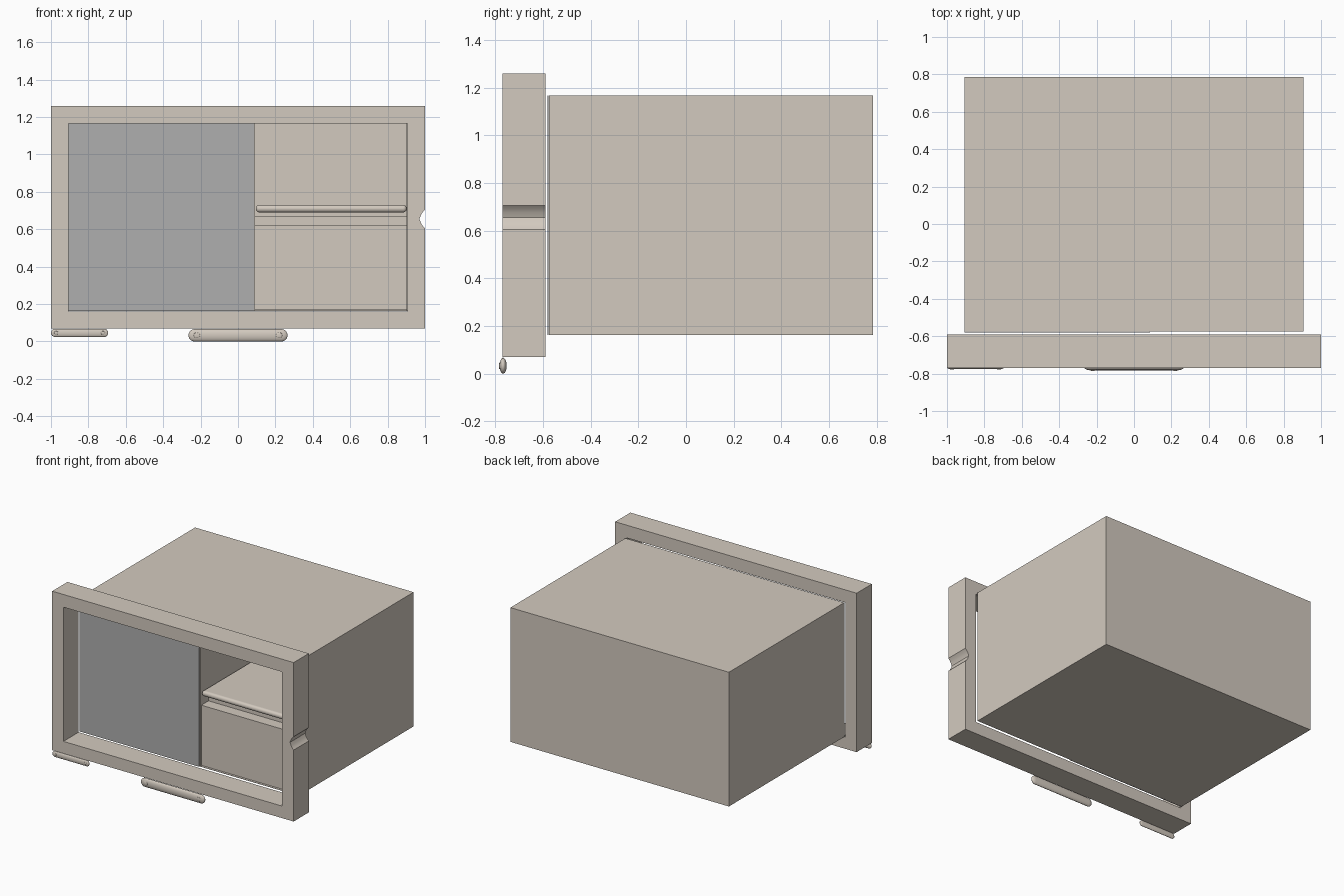
import bpy, bmesh, math
from mathutils import Matrix, Vector

if "Cube" in bpy.data.objects:
    bpy.data.objects.remove(bpy.data.objects["Cube"])


def material(name, rgb):
    m = bpy.data.materials.new(name)
    m.diffuse_color = (*rgb, 1)
    m.use_nodes = True
    m.node_tree.nodes["Principled BSDF"].inputs["Base Color"].default_value = m.diffuse_color
    return m


BEIGE = material("beige", (0.65, 0.59, 0.52))
GREY = material("grey", (0.43, 0.43, 0.43))


def finish(name, bm, mat=BEIGE):
    me = bpy.data.meshes.new(name)
    bm.to_mesh(me)
    bm.free()
    ob = bpy.data.objects.new(name, me)
    bpy.context.collection.objects.link(ob)
    me.materials.append(mat)
    return ob


def smooth(ob, angle=35):
    bpy.ops.object.select_all(action='DESELECT')
    ob.select_set(True)
    bpy.context.view_layer.objects.active = ob
    bpy.ops.object.shade_smooth_by_angle(angle=math.radians(angle))


def box(name, lo, hi, mat=BEIGE, open_front=False):
    bm = bmesh.new()
    lo, hi = Vector(lo), Vector(hi)
    bmesh.ops.create_cube(bm, size=1, matrix=Matrix.Translation((lo + hi) / 2)
                          @ Matrix.Diagonal((*(hi - lo), 1)))
    if open_front:
        bm.normal_update()
        front = [f for f in bm.faces if f.normal.y < -0.9]
        bmesh.ops.delete(bm, geom=front, context='FACES')
    return finish(name, bm, mat)


def pill(name, centre, half, ry, rz):
    """Flattened bar with rounded ends, lying along x."""
    bm = bmesh.new()
    bmesh.ops.create_uvsphere(bm, u_segments=24, v_segments=17, radius=1,
                              matrix=Matrix.Rotation(math.pi / 2, 4, 'Y'))
    for v in bm.verts:
        shift = math.copysign(half - rz, v.co.x)
        v.co = Vector((v.co.x * rz + shift, v.co.y * ry, v.co.z * rz)) + Vector(centre)
    ob = finish(name, bm)
    smooth(ob, 60)


# Front frame: outline with a curved notch on the right edge, plus the opening
notch = [(1, 0.605), (0.988, 0.617), (0.978, 0.634), (0.97, 0.655),
         (0.978, 0.676), (0.988, 0.692), (1, 0.705)]
outer = [(-1, 0.07), (1, 0.07)] + notch + [(1, 1.26), (-1, 1.26)]
inner = [(-0.907, 0.16), (0.905, 0.16), (0.905, 1.165), (-0.907, 1.165)]
cu = bpy.data.curves.new("front_frame", 'CURVE')
cu.dimensions = '2D'
cu.fill_mode = 'BOTH'
cu.extrude = 0.09
for pts in (outer, inner):
    s = cu.splines.new('POLY')
    s.points.add(len(pts) - 1)
    for p, (x, y) in zip(s.points, pts):
        p.co = (x, y, 0, 1)
    s.use_cyclic_u = True
    s.use_smooth = False
cu.materials.append(BEIGE)
frame = bpy.data.objects.new("front_frame", cu)
bpy.context.collection.objects.link(frame)
frame.location.y = -0.68
frame.rotation_euler.x = math.pi / 2
bpy.ops.object.select_all(action='DESELECT')
frame.select_set(True)
bpy.context.view_layer.objects.active = frame
bpy.ops.object.convert(target='MESH')
smooth(bpy.context.view_layer.objects.active)

# Cabinet shell, open at the front
shell = box("cabinet_shell", (-0.905, -0.575, 0.163), (0.905, 0.785, 1.168), open_front=True)
wall = shell.modifiers.new("wall", 'SOLIDIFY')
wall.thickness = 0.004
wall.offset = -1

# Grey panel, divider, crossbar and lower drawer
box("grey_panel", (-0.905, -0.581, 0.163), (0.085, -0.576, 1.167), GREY)
box("divider", (0.083, -0.575, 0.165), (0.09, 0.78, 1.166))
box("lower_drawer", (0.092, -0.565, 0.17), (0.902, 0.77, 0.62))
box("crossbar", (0.09, -0.48, 0.62), (0.902, 0.77, 0.67))

# Rounded shelf
shelf = box("shelf", (0.095, -0.572, 0.69), (0.902, 0.77, 0.73))
edge = shelf.modifiers.new("round", 'BEVEL')
edge.width = 0.019
edge.segments = 5
smooth(shelf, 40)

# Handles under the frame, each with a pair of screws
for label, x, z, half, rz, ry, screw, r in (
        ("centre_handle", 0, 0.033, 0.265, 0.033, 0.015, 0.22, 0.014),
        ("left_handle", -0.847, 0.046, 0.153, 0.022, 0.009, 0.125, 0.009)):
    pill(label, (x, -0.767, z), half, ry, rz)
    for i, side in enumerate((-1, 1)):
        pill(f"{label}_screw_{i + 1}", (x + side * screw, -0.767 - ry, z), r * 1.2, 0.003, r)
